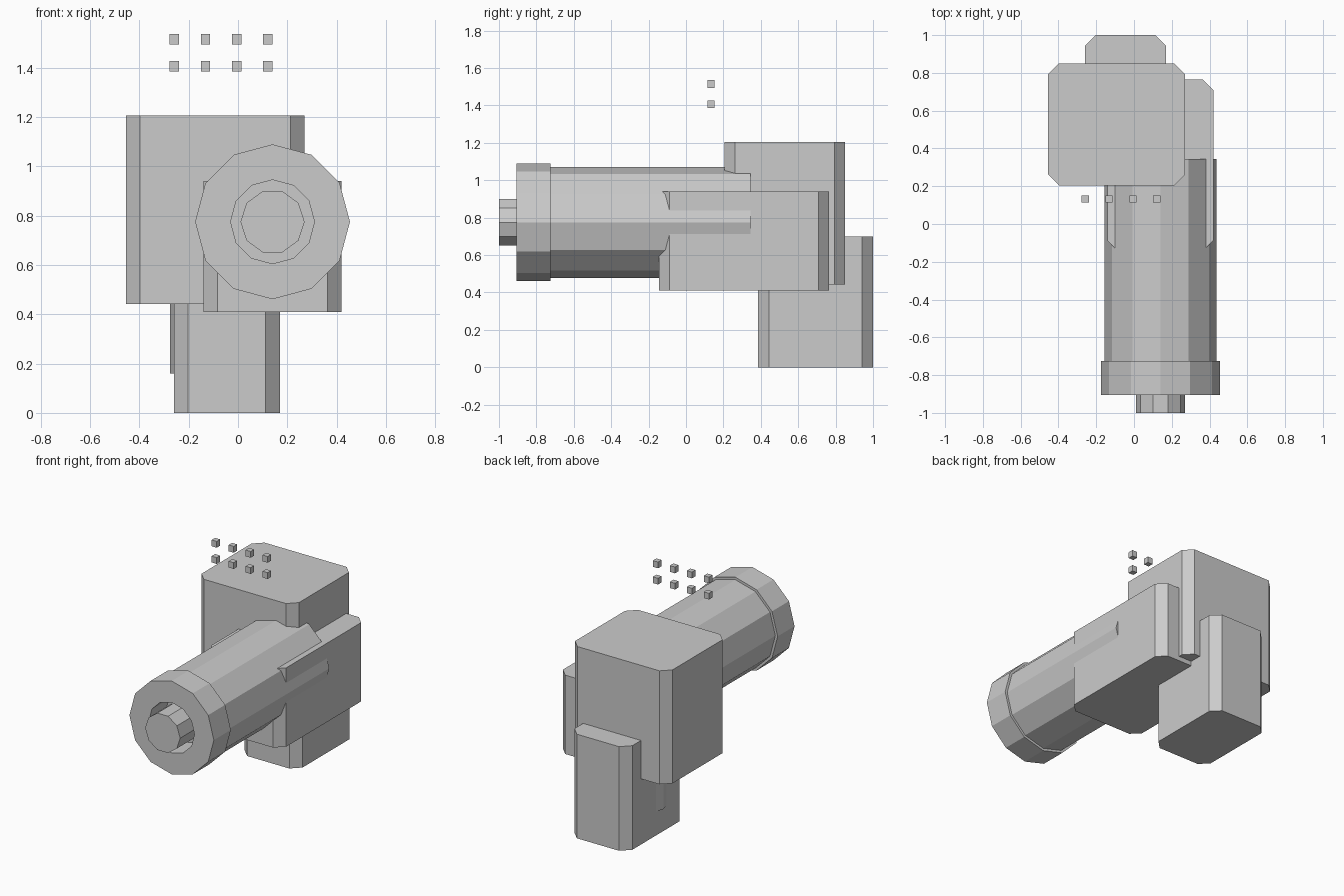
import bpy, bmesh, math

if "Cube" in bpy.data.objects:
    bpy.data.objects.remove(bpy.data.objects["Cube"])

grey = bpy.data.materials.new("plain_grey")
grey.diffuse_color = (0.6, 0.6, 0.6, 1)
grey.use_nodes = True
grey.node_tree.nodes["Principled BSDF"].inputs["Base Color"].default_value = grey.diffuse_color


def finish(name, bm):
    bmesh.ops.remove_doubles(bm, verts=bm.verts, dist=1e-5)
    bmesh.ops.recalc_face_normals(bm, faces=bm.faces)
    mesh = bpy.data.meshes.new(name)
    bm.to_mesh(mesh)
    bm.free()
    mesh.materials.append(grey)
    obj = bpy.data.objects.new(name, mesh)
    bpy.context.collection.objects.link(obj)
    return obj


def box(name, x, y, z, chamfer=0.0):
    """Box from (min, max) ranges, with chamfered upright edges."""
    (x0, x1), (y0, y1), c = x, y, chamfer
    if c:
        outline = [(x0 + c, y0), (x1 - c, y0), (x1, y0 + c), (x1, y1 - c),
                   (x1 - c, y1), (x0 + c, y1), (x0, y1 - c), (x0, y0 + c)]
    else:
        outline = [(x0, y0), (x1, y0), (x1, y1), (x0, y1)]
    bm = bmesh.new()
    base = bm.faces.new([bm.verts.new((px, py, z[0])) for px, py in outline])
    top = bmesh.ops.extrude_face_region(bm, geom=[base], use_keep_orig=True)["geom"]
    bmesh.ops.translate(bm, vec=(0, 0, z[1] - z[0]),
                        verts=[v for v in top if isinstance(v, bmesh.types.BMVert)])
    return finish(name, bm)


def lathe(name, profile, sides, centre, axis):
    """Turn a (radius, position) profile around the y or z axis."""
    bm = bmesh.new()
    rings = []
    for r, h in profile:
        ring = []
        for k in range(sides):
            a = 2 * math.pi * k / sides
            u, v = r * math.cos(a), r * math.sin(a)
            co = (u, h, v) if axis == "y" else (u, v, h)
            ring.append(bm.verts.new([p + q for p, q in zip(co, centre)]))
        rings.append(ring)
    for a, b in zip(rings, rings[1:]):
        for k in range(sides):
            n = (k + 1) % sides
            bm.faces.new((a[k], a[n], b[n], b[k]))
    for ring in (rings[0], rings[-1]):     # end caps
        bm.faces.new(ring)
    return finish(name, bm)


# Chamfered housings
box("main_housing", (-0.455, 0.27), (0.205, 0.85), (0.442, 1.205), 0.057)
box("lower_grip", (-0.26, 0.17), (0.385, 1.0), (0.0, 0.70), 0.058)
box("barrel_cradle", (-0.14, 0.42), (-0.145, 0.765), (0.41, 0.94), 0.057)

# Upright pin that just breaks through the side of the grip
lathe("grip_pin", [(0.18, 0.16), (0.18, 0.55)], 12, (-0.095, 0.634, 0), "z")

# Barrel with a wider, recessed collar, and the core inside it
axis_point = (0.14, 0, 0.775)
lathe("barrel", [(0.17, -0.725), (0.17, -0.905), (0.314, -0.905), (0.314, -0.725),
                 (0.297, -0.725), (0.297, 0.345)], 12, axis_point, "y")
lathe("barrel_core", [(0.13, -1.0), (0.13, -0.70)], 10, axis_point, "y")

# Two rows of small floating cubes
for row, z in enumerate((1.406, 1.515)):
    for col in range(4):
        x = -0.258 + 0.1263 * col
        box(f"small_cube_{row}_{col}", (x - 0.019, x + 0.019),
            (0.115, 0.152), (z - 0.021, z + 0.021))
